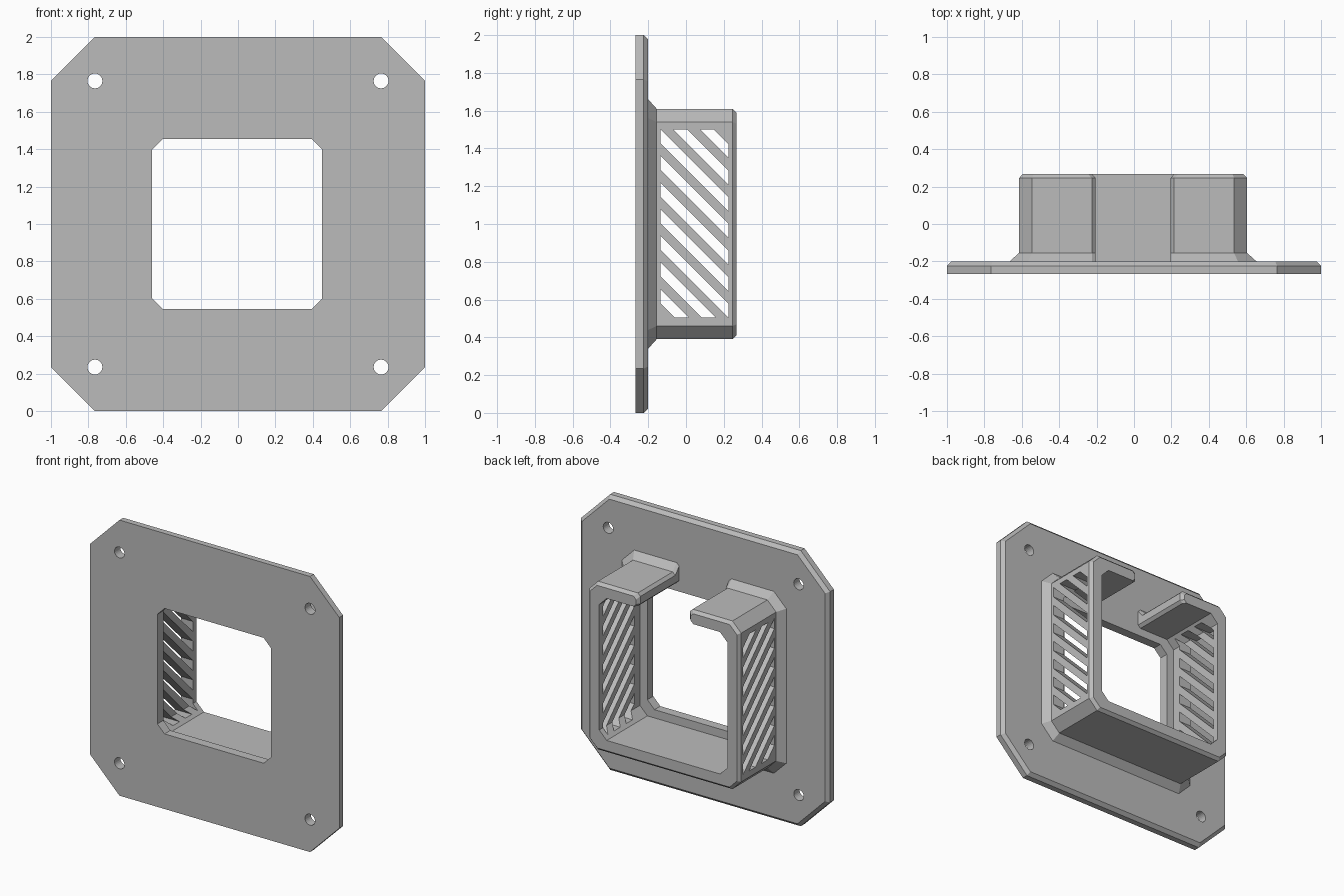
import bpy
import bmesh
import math
from mathutils import Vector

cube = bpy.data.objects.get("Cube")
if cube:
    bpy.data.objects.remove(cube, do_unlink=True)

GREY = (0.5, 0.5, 0.5, 1)
mat = bpy.data.materials.new("light grey plastic")
mat.use_nodes = True
mat.diffuse_color = GREY
mat.node_tree.nodes["Principled BSDF"].inputs["Base Color"].default_value = GREY

MID_X = -0.005   # centre of the opening
BACK = 0.267
FRONT = -0.267
PLATE_BACK = -0.2


def make_object(name, bm):
    bmesh.ops.recalc_face_normals(bm, faces=bm.faces[:])
    mesh = bpy.data.meshes.new(name)
    bm.to_mesh(mesh)
    bm.free()
    mesh.materials.append(mat)
    obj = bpy.data.objects.new(name, mesh)
    bpy.context.collection.objects.link(obj)
    return obj


def loft(bm, layers, cx=0.0, cz=1.0):
    """Closed solid through (y, outline) layers that share a point count."""
    rings = [[bm.verts.new((cx + x, y, cz + z)) for x, z in pts] for y, pts in layers]
    n = len(rings[0])
    for a, b in zip(rings, rings[1:]):
        for i in range(n):
            j = (i + 1) % n
            bm.faces.new((a[i], a[j], b[j], b[i]))
    bm.faces.new(rings[0])
    bm.faces.new(rings[-1])


def octagon(r, c):
    """Square of half size r with corners cut by c."""
    half = [(r - c, r), (r, r - c), (r, c - r), (r - c, -r)]
    return half + [(-x, z) for x, z in reversed(half)]


def circle(r, n=24):
    return [(r * math.cos(math.tau * i / n), r * math.sin(math.tau * i / n))
            for i in range(n)]


def collar_outline(d):
    """C-shaped outline, its outer side grown by d."""
    r, c = 0.61 + d, 0.07 + 0.586 * d
    q, k = 0.515, 0.06
    g, t = 0.2 + max(0, -d), 0.02
    outer = [(g + t, r), (r - c, r), (r, r - c), (r, c - r), (r - c, -r)]
    inner = [(q - k, -q), (q, k - q), (q, q - k), (q - k, q),
             (g + t, q), (g, q + t), (g, r - t)]

    def mirror(pts):
        return [(-x, z) for x, z in reversed(pts)]
    return outer + mirror(outer) + mirror(inner) + inner


def cut(obj, cutter):
    cutter.hide_render = True
    mod = obj.modifiers.new("cut", 'BOOLEAN')
    mod.operation = 'DIFFERENCE'
    mod.solver = 'EXACT'
    mod.object = cutter
    bpy.context.view_layer.objects.active = obj
    bpy.ops.object.modifier_apply(modifier=mod.name)
    bpy.data.objects.remove(cutter, do_unlink=True)


# Mounting plate with chamfered back edge
bm = bmesh.new()
edge = 0.024
loft(bm, [(FRONT, octagon(1, 0.235)),
          (PLATE_BACK - edge, octagon(1, 0.235)),
          (PLATE_BACK, octagon(1 - edge, 0.235 - 0.586 * edge))])
plate = make_object("mounting_plate", bm)

# Central opening and four screw holes
bm = bmesh.new()
loft(bm, [(-0.5, octagon(0.455, 0.057)), (0, octagon(0.455, 0.057))], MID_X)
for sx in (-1, 1):
    for sz in (-1, 1):
        loft(bm, [(-0.5, circle(0.04)), (0, circle(0.04))], sx * 0.765, 1 + sz * 0.765)
cut(plate, make_object("plate_cutter", bm))

# Collar: flared foot, straight walls, chamfered rear rim, gap at the top
bm = bmesh.new()
loft(bm, [(PLATE_BACK - 0.01, collar_outline(0.05)),
          (PLATE_BACK, collar_outline(0.05)),
          (PLATE_BACK + 0.045, collar_outline(0)),
          (BACK - 0.022, collar_outline(0)),
          (BACK, collar_outline(-0.02))], MID_X)
collar = make_object("vented_collar", bm)

# Diagonal vent slots, clipped to a rectangle on the side walls
slots = bmesh.new()
lo, hi = Vector((-1, -0.135, 0.505)), Vector((1, 0.225, 1.5))
mid = (lo + hi) / 2
for k in range(-4, 5):
    bm = bmesh.new()
    bmesh.ops.create_cube(bm, size=1)
    bmesh.ops.scale(bm, vec=hi - lo, verts=bm.verts[:])
    bmesh.ops.translate(bm, vec=mid, verts=bm.verts[:])
    for side in (-1, 1):
        point = mid + Vector((0, 0, k * 0.141 + side * 0.037))
        bmesh.ops.bisect_plane(bm, geom=bm.verts[:] + bm.edges[:] + bm.faces[:],
                               plane_co=point, plane_no=(0, side, side),
                               clear_outer=True)
        bmesh.ops.holes_fill(bm, edges=[e for e in bm.edges if e.is_boundary])
    bmesh.ops.recalc_face_normals(bm, faces=bm.faces[:])
    piece = bpy.data.meshes.new("slot")
    bm.to_mesh(piece)
    bm.free()
    slots.from_mesh(piece)
    bpy.data.meshes.remove(piece)
cut(collar, make_object("slot_cutter", slots))
